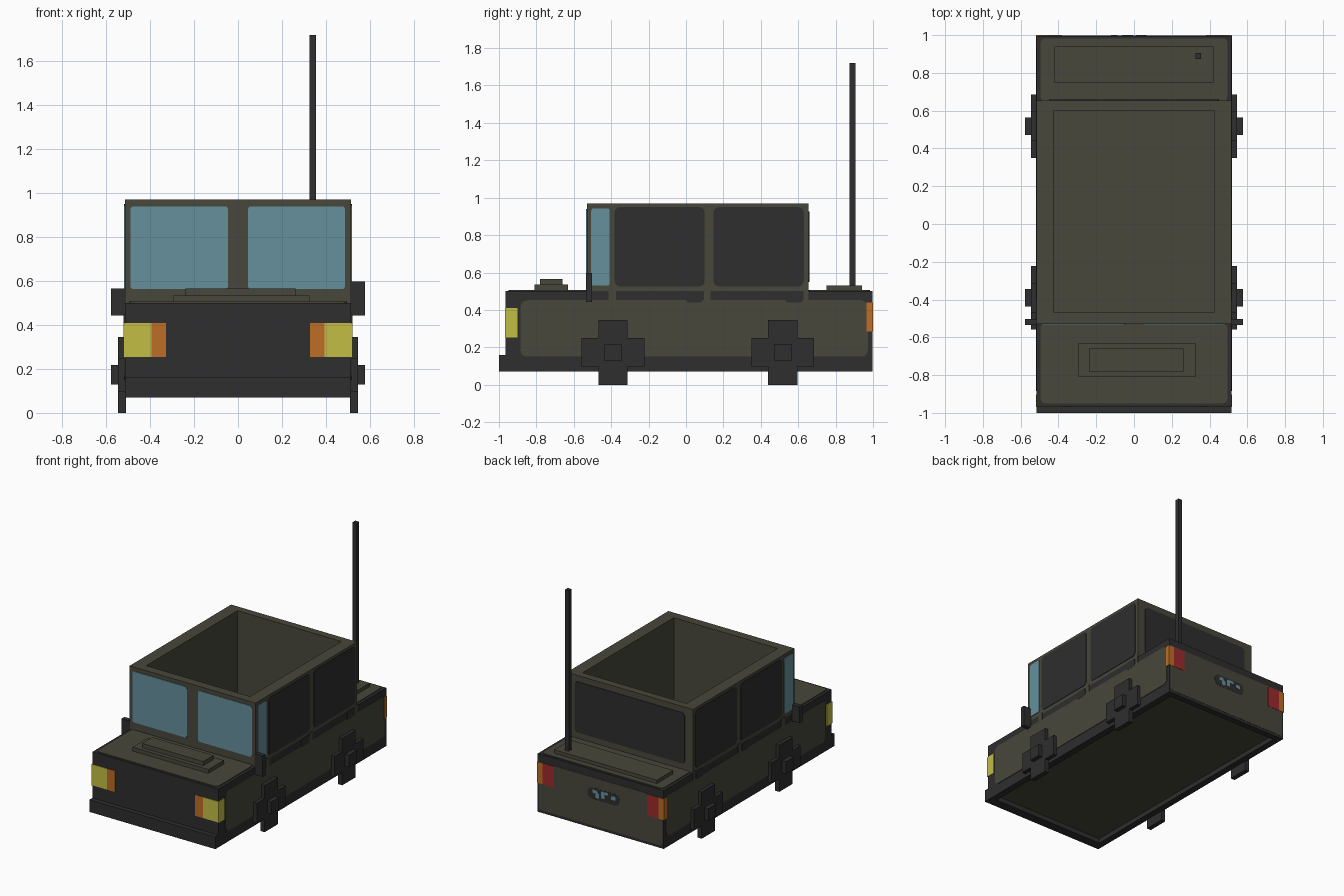
import bpy, bmesh, math

cube = bpy.data.objects.get("Cube")
if cube:
    bpy.data.objects.remove(cube, do_unlink=True)


def material(name, rgb):
    lin = [((c / 255 + 0.055) / 1.055) ** 2.4 for c in rgb] + [1.0]
    m = bpy.data.materials.new(name)
    m.use_nodes = True
    m.diffuse_color = lin
    bsdf = m.node_tree.nodes["Principled BSDF"]
    bsdf.inputs["Base Color"].default_value = lin
    bsdf.inputs["Roughness"].default_value = 0.8
    return m


OLIVE = material("olive paint", (72, 71, 59))
DARK = material("charcoal trim", (46, 46, 46))
GLASS = material("blue glass", (101, 144, 157))
YELLOW = material("yellow lamp", (196, 190, 69))
ORANGE = material("orange lamp", (188, 109, 38))
RED = material("red lamp", (158, 42, 42))


def finish(bm, name, *mats):
    bmesh.ops.recalc_face_normals(bm, faces=bm.faces)
    me = bpy.data.meshes.new(name)
    bm.to_mesh(me)
    bm.free()
    for m in mats:
        me.materials.append(m)
    ob = bpy.data.objects.new(name, me)
    bpy.context.collection.objects.link(ob)
    return ob


def prism(name, mat, axis, pts, a, b):
    """Extrude a 2D outline from a to b along an axis (outline uses the other two, in xyz order)."""
    bm = bmesh.new()

    def co(p, w):
        v = list(p)
        v.insert("xyz".index(axis), w)
        return v
    lo = [bm.verts.new(co(p, a)) for p in pts]
    hi = [bm.verts.new(co(p, b)) for p in pts]
    n = len(pts)
    bm.faces.new(lo[::-1])
    bm.faces.new(hi)
    for i in range(n):
        bm.faces.new((lo[i], lo[(i + 1) % n], hi[(i + 1) % n], hi[i]))
    return finish(bm, name, mat)


def rect(u0, u1, v0, v1, r=0.0):
    """Rectangle outline, with rounded corners when r is set."""
    if not r:
        return [(u0, v0), (u1, v0), (u1, v1), (u0, v1)]
    pts = []
    corners = [(u1 - r, v1 - r), (u0 + r, v1 - r), (u0 + r, v0 + r), (u1 - r, v0 + r)]
    for k, (u, v) in enumerate(corners):
        for j in range(4):
            t = math.pi / 2 * (k + j / 3)
            pts.append((u + r * math.cos(t), v + r * math.sin(t)))
    return pts


def box(name, mat, x, y, z):
    return prism(name, mat, "z", rect(*x, *y), *z)


def ring(name, mats, outer, inner, z0, z1):
    """Rectangular wall loop; its inward faces take the second material."""
    bm = bmesh.new()
    o, i = rect(*outer), rect(*inner)
    loops = [[bm.verts.new((*p, z)) for p in pts] for pts, z in ((o, z0), (o, z1), (i, z1), (i, z0))]
    for k in range(4):
        a, b = loops[k], loops[(k + 1) % 4]
        for j in range(4):
            f = bm.faces.new((a[j], a[(j + 1) % 4], b[(j + 1) % 4], b[j]))
            f.material_index = 1 if k == 2 else 0
    return finish(bm, name, *mats)


W = 0.515          # half width of the body
T = 0.004          # plate thickness
FRONT, BACK = -0.965, 0.996
WELL = (-0.425, 0.425, -0.465, 0.60)

# Body shell, open cabin, floor and lower skirt
ring("body", (DARK, OLIVE), (-W, W, FRONT, BACK), WELL, 0.11, 0.50)
ring("cabin", (OLIVE, OLIVE), (-W, W, -0.53, 0.655), WELL, 0.50, 0.97)
box("floor", OLIVE, (-0.50, 0.50), (-0.95, 0.98), (0.105, 0.12))
ring("skirt", (DARK, DARK), (-W, W, FRONT, BACK), (-0.465, 0.465, -0.93, 0.95), 0.07, 0.11)
box("front_bumper", DARK, (-W, W), (-1.0, FRONT), (0.07, 0.16))

# Hood, rear deck and raised panels
prism("hood_panel", OLIVE, "z", rect(-0.495, 0.495, -0.95, -0.525, 0.025), 0.495, 0.506)
prism("rear_deck_panel", OLIVE, "z", rect(-0.495, 0.495, 0.65, 0.983, 0.025), 0.495, 0.506)
box("hood_vent_base", OLIVE, (-0.295, 0.325), (-0.81, -0.63), (0.50, 0.535))
box("hood_vent_top", OLIVE, (-0.238, 0.262), (-0.78, -0.66), (0.53, 0.566))
box("rear_hatch", OLIVE, (-0.42, 0.42), (0.75, 0.94), (0.50, 0.532))
box("antenna", DARK, (0.325, 0.355), (0.874, 0.905), (0.52, 1.72))

# Windscreen halves and rear window
prism("windscreen_right", GLASS, "y", rect(-0.49, -0.045, 0.563, 0.94, 0.015), -0.53 - T, -0.53)
prism("windscreen_left", GLASS, "y", rect(0.045, 0.487, 0.563, 0.94, 0.015), -0.53 - T, -0.53)
prism("rear_window", DARK, "y", rect(-0.45, 0.45, 0.55, 0.925, 0.025), 0.655, 0.655 + T)

# Tail panel with a small dark badge plate
prism("tail_panel", OLIVE, "y", rect(-0.505, 0.505, 0.09, 0.445, 0.015), BACK, BACK + 0.002)
prism("tail_plate", DARK, "y", rect(-0.155, 0.105, 0.285, 0.37, 0.035), BACK, BACK + 0.003)
for i, (x, z, w, h) in enumerate([(0.045, 0.345, 0.02, 0.012), (0.025, 0.32, 0.014, 0.02),
                                  (-0.02, 0.335, 0.014, 0.026), (-0.045, 0.352, 0.018, 0.01),
                                  (-0.105, 0.335, 0.018, 0.014)]):
    prism(f"tail_plate_spot_{i + 1}", GLASS, "y", rect(x - w, x + w, z - h, z + h, 0.008),
          BACK, BACK + T)

WHEEL_Z = 0.173
a, b, c = 0.078, 0.168, 0.076
cross = [(a, c), (a, b + 0.004), (-a, b + 0.004), (-a, c), (-b, c), (-b, -c),
         (-a, -c), (-a, -WHEEL_Z), (a, -WHEEL_Z), (a, -c), (b, -c), (b, c)]

for side, s in (("left", 1), ("right", -1)):
    x0, x1 = s * (W - 0.003), s * (W + T)

    def plate(name, mat, y0, y1, z0, z1, r=0.0, lift=0.0):
        prism(f"{side}_{name}", mat, "x", rect(y0, y1, z0, z1, r), x0, x1 + s * lift)

    # Side panel and door pillars reaching up to the cabin
    plate("side_panel", OLIVE, -0.885, 0.972, 0.15, 0.452, 0.035)
    for i, (y0, y1) in enumerate([(-0.415, -0.375), (0.095, 0.13), (0.628, 0.655)]):
        plate(f"door_pillar_{i + 1}", OLIVE, y0, y1, 0.44, 0.51)
    plate("door_handle_front", DARK, 0.0, 0.09, 0.44, 0.50, 0.015, 0.001)
    plate("door_handle_rear", DARK, 0.53, 0.625, 0.44, 0.50, 0.015, 0.001)

    # Side windows
    plate("quarter_window", GLASS, -0.507, -0.408, 0.53, 0.943, 0.015)
    plate("front_door_window", DARK, -0.382, 0.10, 0.525, 0.95, 0.03)
    plate("rear_door_window", DARK, 0.147, 0.63, 0.525, 0.95, 0.03)

    # Lamps wrapping around the corners
    plate("headlamp_side", YELLOW, FRONT - T, -0.902, 0.253, 0.41, 0, 0.001)
    plate("tail_lamp_side", ORANGE, 0.966, 1.0, 0.285, 0.44, 0, 0.001)
    for name, mat, u, v, z, y in (
            ("headlamp", YELLOW, 0.393, W, (0.255, 0.41), (FRONT - T, FRONT)),
            ("front_indicator", ORANGE, 0.328, 0.393, (0.255, 0.41), (FRONT - T, FRONT)),
            ("brake_lamp", RED, 0.38, 0.475, (0.285, 0.44), (BACK, BACK + T)),
            ("rear_indicator", ORANGE, 0.475, W, (0.285, 0.44), (BACK, BACK + T))):
        prism(f"{side}_{name}", mat, "y", rect(*sorted((s * u, s * v)), *z), *y)

    # Wing mirror
    top = 0.597 if s > 0 else 0.565
    prism(f"{side}_mirror", DARK, "x", rect(-0.535, -0.502, 0.443, top), s * 0.51, s * 0.577)

    # Cross-shaped wheels with square hubs
    for end, y in (("front", -0.39), ("rear", 0.517)):
        prism(f"{side}_{end}_wheel", DARK, "x", [(y + p, WHEEL_Z + q) for p, q in cross],
              s * 0.51, s * 0.545)
        prism(f"{side}_{end}_hub", DARK, "x", rect(y - 0.046, y + 0.046, 0.129, 0.219),
              s * 0.54, s * 0.577)
